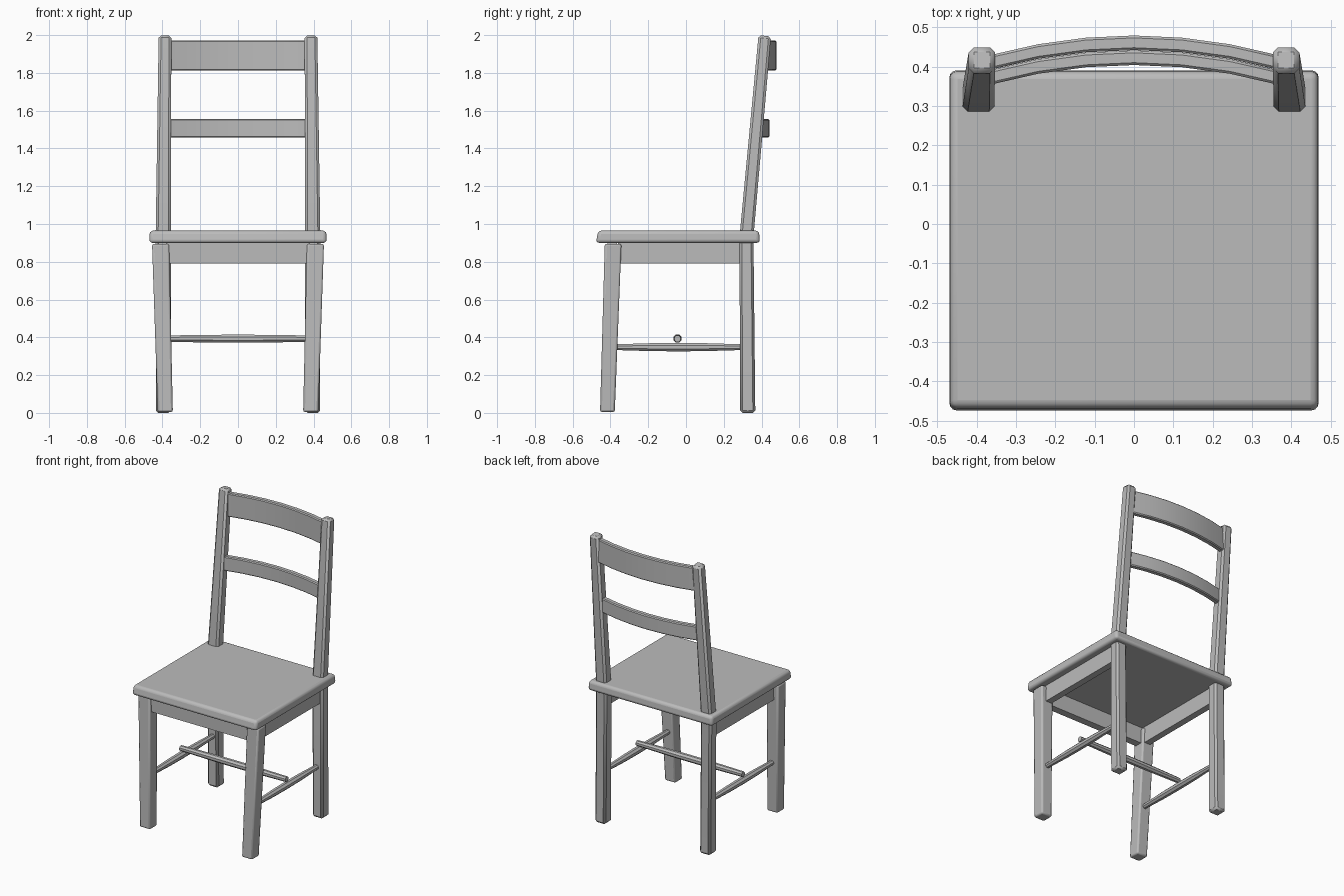
import bpy, bmesh
from math import pi, cos, sin

cube = bpy.data.objects.get("Cube")
if cube:
    bpy.data.objects.remove(cube, do_unlink=True)

GREY = (0.5, 0.5, 0.5, 1)
wood = bpy.data.materials.new("grey_wood")
wood.use_nodes = True
wood.diffuse_color = GREY
wood.node_tree.nodes["Principled BSDF"].inputs["Base Color"].default_value = GREY


def loft(name, rings, bevel=0.0, segments=2):
    """Skin a list of equal-length point rings and cap both ends."""
    bm = bmesh.new()
    loops = [[bm.verts.new(p) for p in ring] for ring in rings]
    n = len(loops[0])
    for a, b in zip(loops, loops[1:]):
        for i in range(n):
            j = (i + 1) % n
            bm.faces.new((a[i], a[j], b[j], b[i]))
    bm.faces.new(loops[0][::-1])
    bm.faces.new(loops[-1])
    bmesh.ops.recalc_face_normals(bm, faces=bm.faces)
    mesh = bpy.data.meshes.new(name)
    bm.to_mesh(mesh)
    bm.free()
    mesh.materials.append(wood)
    obj = bpy.data.objects.new(name, mesh)
    bpy.context.collection.objects.link(obj)
    if bevel:
        mod = obj.modifiers.new("rounded_edges", "BEVEL")
        mod.width = bevel
        mod.segments = segments
        mod.limit_method = "ANGLE"
    bpy.context.view_layer.objects.active = obj
    bpy.ops.object.select_all(action="DESELECT")
    obj.select_set(True)
    bpy.ops.object.shade_smooth_by_angle(angle=pi / 6)
    return obj


def rect(x0, x1, y0, y1, z, drop=0.0):
    """Horizontal rectangle whose back edge may sit lower."""
    return [(x0, y0, z), (x1, y0, z), (x1, y1, z - drop), (x0, y1, z - drop)]


def box(name, x0, x1, y0, y1, z0, z1, bevel=0.0):
    return loft(name, [rect(x0, x1, y0, y1, z0), rect(x0, x1, y0, y1, z1)], bevel)


# Seat board, slightly wider at the bottom
loft("seat", [rect(-.47, .47, -.477, .392, .90),
              rect(-.467, .467, -.465, .386, .965)], 0.018, 3)

# Legs, side aprons and side stretchers on both sides
for side, s in (("left", 1), ("right", -1)):
    loft("front_leg_" + side, [rect(s * .345, s * .425, -.455, -.377, .005),
                               rect(s * .365, s * .455, -.43, -.342, .895)], 0.01)
    loft("back_leg_" + side, [rect(s * .355, s * .435, .287, .367, 0),
                              rect(s * .355, s * .436, .283, .357, .93),
                              rect(s * .353, s * .42, .384, .45, 2, .008)], 0.013, 1)
    box("side_apron_" + side, s * .375, s * .42, -.36, .30, .79, .91)

box("front_apron", -.38, .38, -.415, -.365, .79, .91)


# Turned stretchers, thicker in the middle
def stretcher(name, axis, start, end, across, z, r_end, r_mid):
    rings = []
    for t, r in ((0, r_end), (.3, r_mid * .95), (.5, r_mid), (.7, r_mid * .95), (1, r_end)):
        along = start + (end - start) * t
        ring = []
        for k in range(8):
            a = pi / 8 + k * pi / 4
            u, v = across + r * cos(a), z + r * sin(a)
            ring.append((along, u, v) if axis == "x" else (u, along, v))
        rings.append(ring)
    loft(name, rings)


stretcher("side_stretcher_left", "y", -.39, .31, .392, .348, .016, .024)
stretcher("side_stretcher_right", "y", -.39, .31, -.392, .348, .016, .024)
stretcher("cross_stretcher", "x", -.40, .40, -.045, .393, .018, .023)


# Curved back slats
def slat(name, y_mid, z0, z1):
    rings = []
    for i in range(-3, 4):
        x = i * .122
        y = y_mid - .05 * (i / 3) ** 2
        rings.append([(x, y - .037, z0), (x, y, z0), (x, y, z1), (x, y - .037, z1)])
    loft(name, rings, 0.006, 1)


slat("top_slat", .479, 1.812, 1.972)
slat("lower_slat", .441, 1.458, 1.556)
